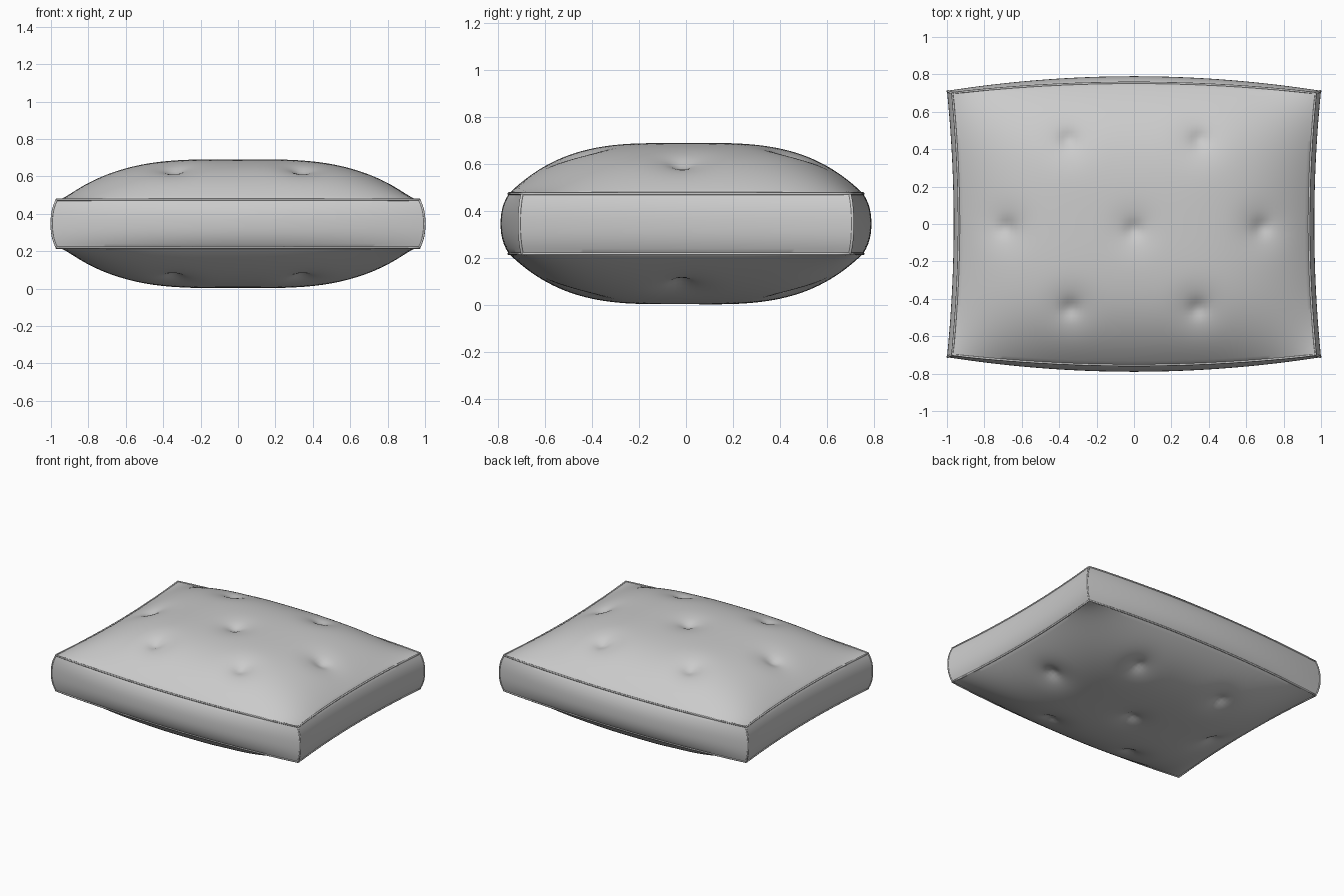
import bpy, bmesh, math

cube = bpy.data.objects.get("Cube")
if cube:
    bpy.data.objects.remove(cube, do_unlink=True)

MID, HALF_BAND, PUFF = 0.347, 0.128, 0.217
TUFTS = [(0, -0.03), (0.68, -0.02), (-0.68, -0.02), (0.35, 0.45),
         (-0.35, 0.45), (0.34, -0.45), (-0.34, -0.45)]

fabric = bpy.data.materials.new("grey fabric")
fabric.use_nodes = True
grey = (0.6, 0.6, 0.6, 1)
fabric.diffuse_color = grey
fabric.node_tree.nodes["Principled BSDF"].inputs["Base Color"].default_value = grey


def outline(u, v, bulge):
    """Plan position: bowed front and back, pinched sides, bulge on the band."""
    x = u * (0.972 + 0.028 * bulge - 0.036 * (1 - v * v))
    y = v * (0.70 + 0.012 * bulge + (0.055 + 0.023 * bulge) * (1 - u * u))
    return x, y


def panel(u, v, side):
    """Puffed upper (side 1) or lower (side -1) panel with button tufts."""
    x, y = outline(u, v, 0)
    h = HALF_BAND + PUFF * (1 - abs(u) ** 3.4) * (1 - abs(v) ** 3.4)
    for tx, ty in TUFTS:
        d2 = (x - tx) ** 2 + (y - ty) ** 2
        h -= 0.02 * math.exp(-d2 / 0.012) + 0.02 * math.exp(-d2 / 0.002)
    return x, y, MID + side * h


def band(u, v, t):
    x, y = outline(u, v, 1 - abs(t) ** 2.4)
    return x, y, MID + HALF_BAND * t


def add_grid(bm, func, nu, nv):
    """Quad grid of func over the square from -1 to 1."""
    rows = [[bm.verts.new(func(2 * i / nu - 1, 2 * j / nv - 1))
             for i in range(nu + 1)] for j in range(nv + 1)]
    for a, b in zip(rows, rows[1:]):
        for i in range(nu):
            bm.faces.new((a[i], a[i + 1], b[i + 1], b[i]))


# Cushion cover: two puffed panels joined by four band panels
NX, NY, NZ = 80, 64, 12
bm = bmesh.new()
for s in (1, -1):
    add_grid(bm, lambda u, v: panel(u, v, s), NX, NY)
    add_grid(bm, lambda u, t: band(u, s, t), NX, NZ)
    add_grid(bm, lambda v, t: band(s, v, t), NY, NZ)
bmesh.ops.remove_doubles(bm, verts=bm.verts, dist=0.003)
bmesh.ops.recalc_face_normals(bm, faces=bm.faces)
mesh = bpy.data.meshes.new("cushion_cover")
bm.to_mesh(mesh)
bm.free()
mesh.materials.append(fabric)
cover = bpy.data.objects.new("cushion_cover", mesh)
bpy.context.collection.objects.link(cover)
bpy.context.view_layer.objects.active = cover
cover.select_set(True)
bpy.ops.object.shade_smooth_by_angle(angle=math.radians(35))


def piping(name, points, closed):
    """Thin round seam cord along a path."""
    curve = bpy.data.curves.new(name, "CURVE")
    curve.dimensions = "3D"
    curve.bevel_depth = 0.006
    curve.bevel_resolution = 2
    spline = curve.splines.new("POLY")
    spline.points.add(len(points) - 1)
    for p, co in zip(spline.points, points):
        p.co = (*co, 1)
    spline.use_cyclic_u = closed
    spline.use_smooth = True
    curve.materials.append(fabric)
    bpy.context.collection.objects.link(bpy.data.objects.new(name, curve))


# Seam cords around the upper and lower edges
steps = [2 * i / 24 - 1 for i in range(24)]
loop = ([(s, -1) for s in steps] + [(1, s) for s in steps]
        + [(-s, 1) for s in steps] + [(-1, -s) for s in steps])
for name, side in (("upper_seam", 1), ("lower_seam", -1)):
    piping(name, [band(u, v, side) for u, v in loop], True)

# Seam cords down the four corners
heights = [i / 6 - 1 for i in range(13)]
for fb, v in (("front", -1), ("back", 1)):
    for lr, u in (("right", -1), ("left", 1)):
        piping(f"{fb}_{lr}_corner_seam", [band(u * 0.997, v * 0.997, t) for t in heights], False)
